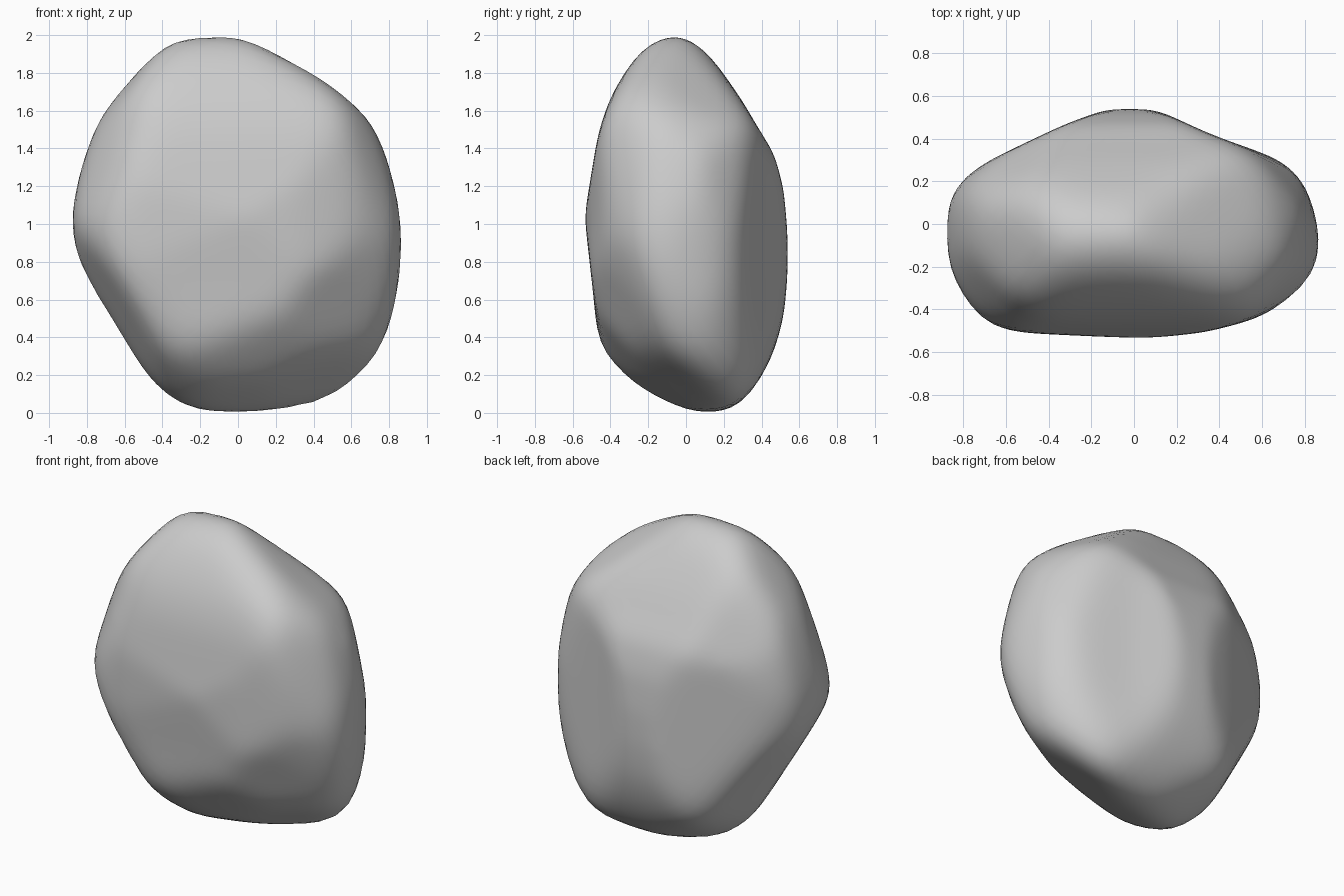
import bpy, bmesh, math
from mathutils import Vector

if "Cube" in bpy.data.objects:
    bpy.data.objects.remove(bpy.data.objects["Cube"], do_unlink=True)

X, Y, Z = Vector((1, 0, 0)), Vector((0, 1, 0)), Vector((0, 0, 1))


def diagonal_axes(side_x, side_y, side_z):
    """Horizontal and vertical axes of a carving direction through a corner."""
    toward = Vector((side_x, side_y, side_z)).normalized()
    across = Z.cross(toward).normalized()
    return across, toward.cross(across)


def reach(profile, u, v):
    """Distance, in multiples of (u, v), at which a ray leaves the profile."""
    best = 0
    for (ax, ay), (bx, by) in zip(profile, profile[1:] + profile[:1]):
        ex, ey = bx - ax, by - ay
        den = u * ey - v * ex
        if abs(den) < 1e-9:
            continue
        along = (ax * ey - ay * ex) / den
        part = (ax * v - ay * u) / den
        if along > 0 and -1e-6 <= part <= 1 + 1e-6:
            best = max(best, along)
    return best if best > 0 else math.inf


# Outlines that the boulder is carved to, measured from its middle
front = [(-.3, -1), (.09, -.99), (.49, -.97), (.71, -.85), (.76, -.65),
         (.83, -.4), (.87, -.12), (.84, .11), (.79, .3), (.72, .51),
         (.65, .68), (.53, .77), (.14, .96), (0, 1), (-.34, .985),
         (-.44, .93), (-.63, .73), (-.7, .63), (-.82, .3), (-.875, .04),
         (-.84, -.23), (-.72, -.47), (-.48, -.86)]
side = [(.05, -1), (.2, -.99), (.29, -.96), (.44, -.73), (.51, -.5),
        (.53, -.27), (.53, -.05), (.51, .18), (.46, .37), (.37, .51),
        (.28, .67), (.2, .77), (.1, .98), (-.05, 1), (-.17, .96),
        (-.26, .89), (-.4, .66), (-.46, .47), (-.53, .04), (-.48, -.4),
        (-.46, -.65), (-.4, -.81), (-.31, -.87)]
plan = [(.05, -.53), (.33, -.5), (.6, -.43), (.83, -.26), (.87, -.08),
        (.8, .18), (.7, .29), (.36, .41), (.08, .54), (-.1, .54),
        (-.32, .46), (-.7, .28), (-.87, .16), (-.87, -.25), (-.8, -.39),
        (-.7, -.47), (-.57, -.5)]
front_corner = [(-.23, .96), (.2, .7), (.47, .53), (.61, .34), (.72, -.18),
                (.68, -.6), (.61, -.84), (.49, -.89), (.3, -.85),
                (-.31, -.8), (-.46, -.74), (-.79, -.14), (-.82, .03),
                (-.81, .18), (-.63, .65), (-.56, .72), (-.33, .9)]
back_corner = [(-.12, .91), (.15, .87), (.52, .61), (.61, .52), (.83, -.08),
               (.8, -.25), (.32, -.88), (.21, -.93), (.07, -.93),
               (-.31, -.87), (-.57, -.7), (-.67, -.37), (-.72, -.09),
               (-.72, .1), (-.61, .57), (-.38, .81)]
under_corner = [(-.04, .8), (.31, .74), (.43, .6), (.67, .1), (.72, -.19),
                (.69, -.38), (.4, -.82), (.2, -.92), (-.01, -.89),
                (-.12, -.85), (-.49, -.49), (-.68, -.12), (-.76, .1),
                (-.76, .21), (-.69, .49), (-.62, .67), (-.44, .74)]

# Each cut: outline and its two axes
cuts = [(front, X, Z), (side, Y, Z), (plan, X, Y),
        (front_corner, *diagonal_axes(1, -1, 1)),
        (back_corner, *diagonal_axes(-1, 1, 1)),
        (under_corner, *diagonal_axes(1, 1, -1))]

# Slanted flat break under the front
break_normal, break_depth = Vector((.14, -.436, -.889)), .85

# Boulder: a ball pulled in to the nearest cut, then lightly worn
bm = bmesh.new()
bmesh.ops.create_icosphere(bm, subdivisions=5, radius=1)
for vert in bm.verts:
    ray = vert.co.normalized()
    length = min(reach(p, ray.dot(a), ray.dot(b)) for p, a, b in cuts)
    facing = ray.dot(break_normal)
    if facing > 0:
        length = min(length, break_depth / facing)
    vert.co = ray * length * 1.015
for _ in range(6):
    bmesh.ops.smooth_vert(bm, verts=bm.verts, factor=.5,
                          use_axis_x=True, use_axis_y=True, use_axis_z=True)
bmesh.ops.translate(bm, verts=bm.verts, vec=Z)

mesh = bpy.data.meshes.new("boulder")
bm.to_mesh(mesh)
bm.free()
boulder = bpy.data.objects.new("boulder", mesh)
bpy.context.collection.objects.link(boulder)

# Plain grey stone
stone = bpy.data.materials.new("grey_stone")
stone.use_nodes = True
colour = (.6, .6, .6, 1)
stone.diffuse_color = colour
stone.node_tree.nodes["Principled BSDF"].inputs["Base Color"].default_value = colour
mesh.materials.append(stone)

bpy.context.view_layer.objects.active = boulder
boulder.select_set(True)
bpy.ops.object.shade_smooth_by_angle(angle=math.radians(60))
